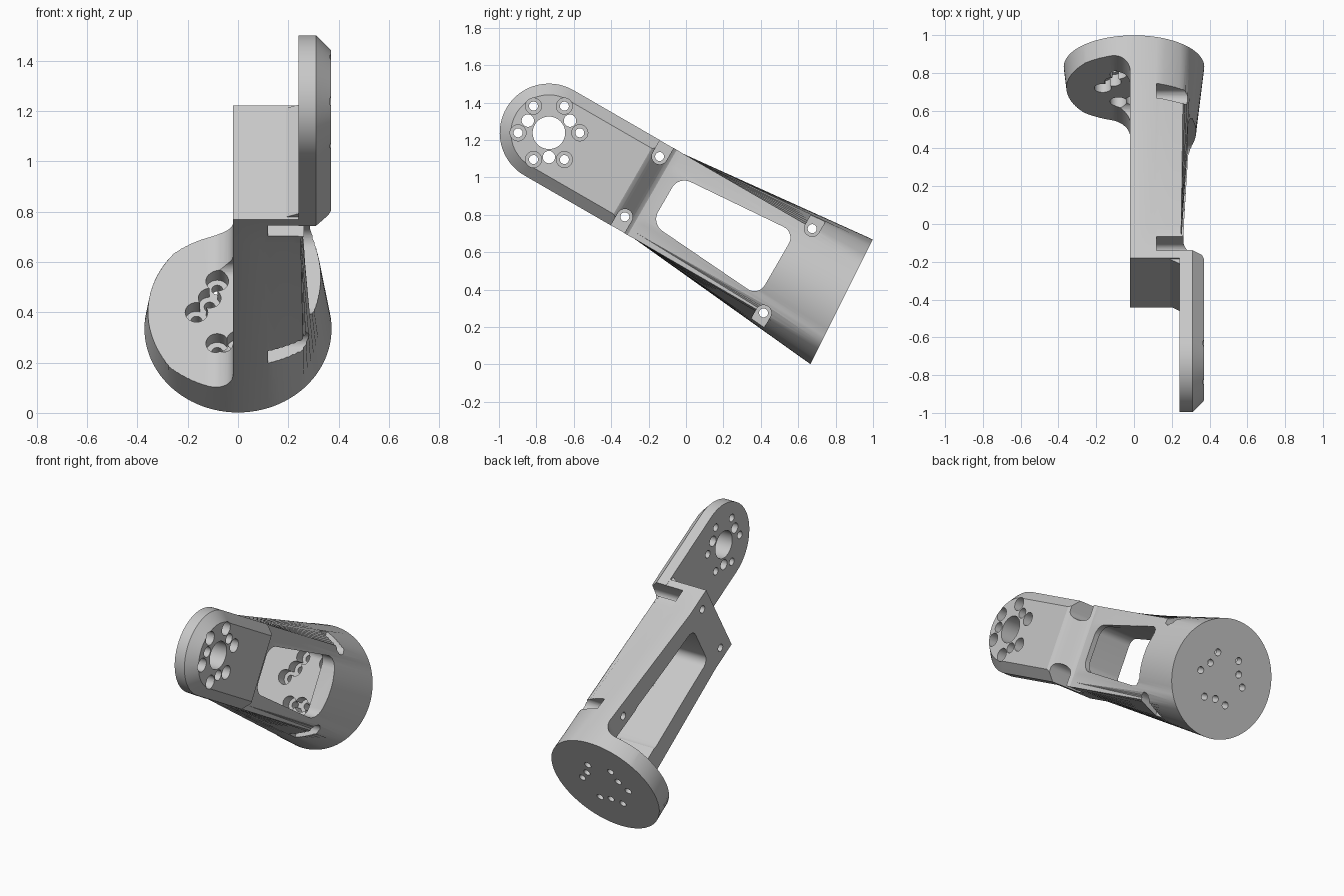
import bpy, bmesh
from math import sin, cos, pi, radians
from mathutils import Matrix

cube = bpy.data.objects.get("Cube")
if cube:
    bpy.data.objects.remove(cube)

# Local frame: x sideways, y across the arm, z along the arm from the base disc
FRAME = Matrix.Translation((0, 0.832, 0.335)) @ Matrix.Rotation(radians(60), 4, 'X')
HEAD = 1.807      # distance of the head centre along the arm
HALF = 0.263      # half width of the head

grey = bpy.data.materials.new("light_grey")
grey.use_nodes = True
grey.diffuse_color = (0.58, 0.58, 0.58, 1)
grey.node_tree.nodes["Principled BSDF"].inputs["Base Color"].default_value = grey.diffuse_color


def loft(name, rings, bevel=0):
    """Closed solid through rings of equal point count; bevel rounds its long edges."""
    bm = bmesh.new()
    rows = [[bm.verts.new(p) for p in ring] for ring in rings]
    n = len(rows[0])
    for a, b in zip(rows, rows[1:]):
        for i in range(n):
            j = (i + 1) % n
            bm.faces.new((a[i], a[j], b[j], b[i]))
    bm.faces.new(rows[0])
    bm.faces.new(rows[-1])
    if bevel:
        long_edges = [bm.edges.get((a, b)) for a, b in zip(rows[0], rows[1])]
        bmesh.ops.bevel(bm, geom=long_edges, offset=bevel, segments=8,
                        profile=0.5, affect='EDGES')
    bmesh.ops.recalc_face_normals(bm, faces=bm.faces)
    mesh = bpy.data.meshes.new(name)
    bm.to_mesh(mesh)
    bm.free()
    mesh.materials.append(grey)
    obj = bpy.data.objects.new(name, mesh)
    bpy.context.collection.objects.link(obj)
    return obj


def combine(target, other, operation='DIFFERENCE'):
    """Apply a boolean and remove the helper."""
    other.hide_render = True
    mod = target.modifiers.new("cut", 'BOOLEAN')
    mod.operation = operation
    mod.solver = 'EXACT'
    mod.object = other
    bpy.context.view_layer.objects.active = target
    bpy.ops.object.modifier_apply(modifier=mod.name)
    bpy.data.objects.remove(other)


def across(name, outline, x0, x1, bevel=0):
    """Prism along x from (y, z) points."""
    return loft(name, [[(x, y, z) for y, z in outline] for x in (x0, x1)], bevel)


def sideways(name, outline):
    """Wide prism along y from (z, x) points."""
    return loft(name, [[(x, y, z) for z, x in outline] for y in (-0.7, 0.7)])


def stepped_hole(name, u, v, steps, along_x, sides=28):
    """Round cutter made of (position, radius) steps."""
    rings = []
    for d, r in steps:
        pts = [(u + r * cos(2 * pi * i / sides), v + r * sin(2 * pi * i / sides))
               for i in range(sides)]
        rings.append([(d, p, q) if along_x else (p, q, d) for p, q in pts])
    return loft(name, rings)


# Body: round base blending into a square end
N = 96
base, square, end = [], [], []
for i in range(N):
    c, s = cos(2 * pi * i / N), sin(2 * pi * i / N)
    k = 1 / max(abs(c), abs(s))
    base.append((0.372 * c, 0.372 * s, 0.06 * 0.372 * s))
    square.append((0.25 * k * c, 0.262 * k * s, 1.13))
    end.append((0.25 * k * c, 0.262 * k * s, 1.32))
body = loft("arm_body", [base, square, end])

# Cut one side away, leaving the base disc with a rounded inner corner
R, SHELF, SIDE = 0.1, 0.13, -0.02
fillet = [(SHELF + R - R * cos(a), SIDE - R + R * sin(a))
          for a in [pi / 2 * i / 10 for i in range(11)]]
combine(body, sideways("side_cutter",
        [(SHELF, -0.7)] + fillet + [(1.6, SIDE), (1.6, -0.7)]))


# Head plate: rounded tongue with a chamfered outer rim
def tongue(x, r):
    pts = [(-r, 1.14), (r, 1.14)]
    pts += [(r * cos(pi * i / 40), HEAD + r * sin(pi * i / 40)) for i in range(41)]
    return [(x, y, z) for y, z in pts]


plate = loft("head_plate", [tongue(0.24, HALF), tongue(0.31, HALF), tongue(0.37, HALF - 0.06)])

# Smooth ramp from the plate down to the body
ramp = [(1.15 + 0.16 * i / 12, 0.245 + 0.13 * (1 - cos(pi * i / 12)) / 2) for i in range(13)]
combine(plate, sideways("ramp_cutter", [(1.0, 0.245)] + ramp + [(1.31, 0.6), (1.0, 0.6)]))
combine(body, plate, 'UNION')

# Small wedge between the body end and the plate
wedge = loft("end_wedge", [[(x, y, z) for z, x in ((1.30, 0.19), (1.32, 0.19), (1.35, 0.245), (1.30, 0.245))]
                           for y in (-0.25, 0.25)])
combine(body, wedge, 'UNION')

# Hollow inside and window through the outer wall
cavity = [(-0.205, SHELF), (0.205, SHELF), (0.15, 1.1), (-0.15, 1.1)]
window = [(-0.197, 0.40), (0.197, 0.40), (0.146, 1.09), (-0.146, 1.09)]
combine(body, across("cavity_cutter", cavity, -0.2, 0.22, 0.05))
combine(body, across("window_cutter", window, -0.2, 0.7, 0.07))

# Screw pockets open to the sides, each with a through hole
for z, y in ((1.231, 0.186), (0.332, 0.26)):
    for side in (-1, 1):
        r = 0.042
        arc = [(side * (y - r * sin(pi * i / 14)), z + r * cos(pi * i / 14)) for i in range(15)]
        outline = arc + [(side * 0.6, z - r), (side * 0.6, z + r)]
        combine(body, across("pocket_cutter", outline, 0.12, 0.7))
        combine(body, stepped_hole("screw_cutter", side * y, z,
                                   [(-0.3, 0.024), (0.3, 0.024)], True))

# Head holes: a large centre, six counterbored screws and three pins
combine(body, stepped_hole("centre_cutter", 0, HEAD, [(0.1, 0.087), (0.6, 0.087)], True, 48))
screw_steps = [(0.1, 0.024), (0.30, 0.024), (0.30, 0.043), (0.6, 0.043)]
pin_steps = [(0.1, 0.033), (0.6, 0.033)]
base_steps = [(-0.2, 0.022), (0.06, 0.022), (0.06, 0.045), (0.26, 0.045)]
pattern = [(60 * i, 0.165, screw_steps) for i in range(6)]
pattern += [(a, 0.13, pin_steps) for a in (30, 150, 270)]
for angle, r, steps in pattern:
    a = radians(angle - 60)
    combine(body, stepped_hole("head_cutter", r * cos(a), HEAD + r * sin(a), steps, True))

# Base holes: the same pattern, sunk from the inside in three joined groups
for angle, r, _ in pattern:
    a = radians(angle)
    combine(body, stepped_hole("base_cutter", r * cos(a), r * sin(a), base_steps, False))

# Stand the arm up in place
body.data.transform(FRAME)
body.data.update()
bpy.ops.object.select_all(action='DESELECT')
body.select_set(True)
bpy.context.view_layer.objects.active = body
bpy.ops.object.shade_smooth_by_angle(angle=radians(25))
